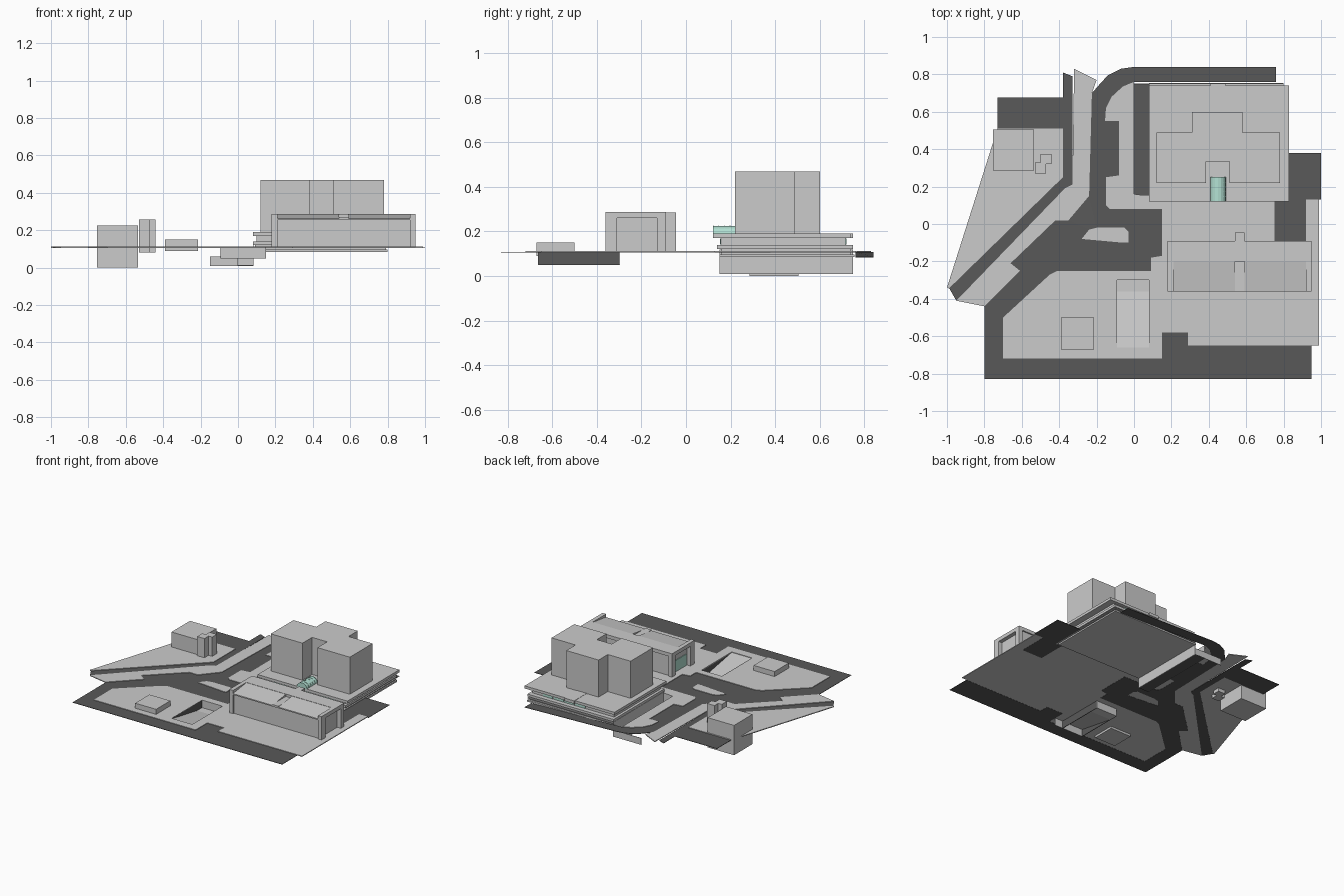
import bpy, bmesh, math

if "Cube" in bpy.data.objects:
    bpy.data.objects.remove(bpy.data.objects["Cube"])


def mat(name, col):
    m = bpy.data.materials.new(name)
    m.diffuse_color = (*col, 1)
    m.use_nodes = True
    m.node_tree.nodes["Principled BSDF"].inputs["Base Color"].default_value = m.diffuse_color
    return m


ASPHALT = mat("asphalt", (0.1, 0.1, 0.1))
GLASS = mat("green_glass", (0.45, 0.75, 0.65))


def finish(name, bm, material=None):
    bmesh.ops.recalc_face_normals(bm, faces=bm.faces)
    me = bpy.data.meshes.new(name)
    bm.to_mesh(me)
    bm.free()
    ob = bpy.data.objects.new(name, me)
    bpy.context.collection.objects.link(ob)
    if material:
        me.materials.append(material)
    return ob


def prism(name, pts, z0, z1, holes=(), material=None):
    """Extrude a plan outline (optionally with holes) from z0 to z1."""
    bm = bmesh.new()
    edges = []
    for loop in (pts, *holes):
        vs = [bm.verts.new((x, y, z0)) for x, y in loop]
        edges += [bm.edges.new((vs[i - 1], vs[i])) for i in range(len(vs))]
    bmesh.ops.triangle_fill(bm, edges=edges, use_beauty=True, normal=(0, 0, 1))
    bmesh.ops.dissolve_limit(bm, angle_limit=0.01, verts=[], edges=bm.edges)
    r = bmesh.ops.extrude_face_region(bm, geom=bm.faces[:], use_keep_orig=True)
    for v in r["geom"]:
        if isinstance(v, bmesh.types.BMVert):
            v.co.z = z1
    return finish(name, bm, material)


def rect(x0, x1, y0, y1):
    return [(x0, y0), (x1, y0), (x1, y1), (x0, y1)]


def box(name, x0, x1, y0, y1, z0, z1, material=None):
    return prism(name, rect(x0, x1, y0, y1), z0, z1, material=material)


def profile_x(name, yz, x0, x1, material=None):
    """Extrude a (y, z) profile along x."""
    bm = bmesh.new()
    f = bm.faces.new([bm.verts.new((x0, y, z)) for y, z in yz])
    r = bmesh.ops.extrude_face_region(bm, geom=[f], use_keep_orig=True)
    for v in r["geom"]:
        if isinstance(v, bmesh.types.BMVert):
            v.co.x = x1
    return finish(name, bm, material)


G0, G1 = 0.106, 0.112      # pavement underside and top
R0, R1 = 0.105, 0.108      # road underside and top

# shared kerb line between main road and main pavement (front to back)
kerb = [(.29, -.65), (.29, -.58), (.15, -.58), (.15, -.72), (-.70, -.72), (-.70, -.50),
        (-.45, -.27), (-.41, -.25), (.09, -.25), (.09, -.18), (.15, -.17), (.15, .08),
        (-.13, .08), (-.15, .10), (-.15, .25), (-.08, .26), (-.08, .55), (-.155, .55),
        (-.15, .62), (-.12, .68), (-.06, .735), (0, .76)]
# shared edge between main road and west sidewalk (back to front)
west_edge = [(-.20, .77), (-.225, .70), (-.24, .15), (-.35, .02), (-.42, .02),
             (-.66, -.21), (-.61, -.25), (-.80, -.44)]
island = [(-.28, -.08), (-.24, -.03), (-.20, -.02), (-.05, -.02), (-.03, -.04),
          (-.03, -.10), (-.06, -.10)]
pit = [(-.09, -.66), (.08, -.66), (.08, -.30), (-.09, -.30)]

# main road, with its back end dipping slightly
road = prism("main_road", [(-.80, -.83), (.95, -.83), (.95, -.65)] + kerb +
             [(.76, .76), (.76, .84), (0, .84), (-.07, .83), (-.14, .795), (-.19, .74)] +
             west_edge[1:], R0, R1, [island], ASPHALT)
for v in road.data.vertices:
    if v.co.x > .5 and v.co.y > .5:
        v.co.z -= .022

# main pavement, traffic island, west plot and sidewalk
prism("main_pavement", kerb + [(0, .16), (.08, .15), (.08, .75), (.80, .75), (.80, .12), (.75, .12),
      (.75, -.09), (.92, -.09), (.92, .13), (.99, .13), (.99, -.65)], G0, G1, [pit])
prism("traffic_island", island, G0, G1)
prism("west_sidewalk", [(-.32, .83)] + west_edge + [(-.95, -.41), (-.37, .19), (-.33, .21)], G0, G1)
prism("west_lane", [(-.38, .81), (-.33, .79), (-.33, .21), (-.37, .19), (-.95, -.41),
      (-.99, -.34), (-.38, .25)], R0, R1, material=ASPHALT)
prism("west_plot", [(-1, -.34), (-.99, -.345), (-.38, .25), (-.38, .51), (-.73, .51)], G0, G1)
box("west_parking", -.73, -.38, .51, .675, R0, R1, ASPHALT)
prism("east_parking", [(.75, -.09), (.92, -.09), (.92, .13), (1, .13), (1, .38), (.80, .38),
      (.80, .12), (.75, .12)], R0, R1, material=ASPHALT)

# sunken service lane beside the podium
box("service_lane_floor", 0, .08, .15, .75, .01, .015, ASPHALT)
box("service_lane_west_wall", -.004, 0, .15, .75, .01, G1)
box("service_lane_east_wall", .08, .084, .15, .75, .01, .12)
box("service_lane_end_wall", 0, .08, .15, .154, .01, G1)
box("underpass_back_wall", -.15, .08, .746, .75, .01, .06)

# car ramp going down to the north
profile_x("ramp_floor", [(-.66, .108), (-.66, .104), (-.36, .05), (-.30, .05), (-.30, .055), (-.36, .055)],
          -.09, .08)
for n, x in (("ramp_west_wall", -.094), ("ramp_east_wall", .08)):
    box(n, x, x + .004, -.66, -.30, .05, G1, ASPHALT)
box("ramp_end_wall", -.094, .084, -.30, -.296, .05, G1)
box("ramp_front_wall", -.09, .15, -.664, -.66, .05, G1)

# podium: stacked floor slabs over recessed walls
box("podium_base", .09, .79, .16, .74, .085, .125)
box("podium_low_slab", .08, .80, .15, .755, .085, .097)
box("podium_mid_slab", .08, .80, .14, .75, .122, .14)
box("podium_upper_wall", .10, .78, .16, .715, .14, .17)
box("podium_roof_slab", .08, .83, .12, .74, .17, .19)
box("podium_back_strip", .41, .49, .60, .75, .17, .192)
for i in range(4):
    box("back_glazing", .34 + i * .09, .42 + i * .09, .715, .72, .142, .168, GLASS)
for i in range(3):
    box("front_glazing", .19 + i * .2, .30 + i * .2, .152, .158, .142, .168, GLASS)

# tower with front notch and stepped back
prism("tower", [(.12, .22), (.385, .22), (.385, .335), (.51, .335), (.51, .22), (.78, .22),
      (.78, .49), (.58, .49), (.58, .60), (.31, .60), (.31, .49), (.12, .49)], .19, .47)

# glazed entrance vault with ribs
def vault(name, y0, y1, r, material):
    bm = bmesh.new()
    vs = [bm.verts.new((.45 + r * math.cos(a * math.pi / 8), y0, .188 + r * .9 * math.sin(a * math.pi / 8)))
          for a in range(9)]
    f = bm.faces.new(vs)
    e = bmesh.ops.extrude_face_region(bm, geom=[f], use_keep_orig=True)
    for v in e["geom"]:
        if isinstance(v, bmesh.types.BMVert):
            v.co.y = y1
    return finish(name, bm, material)


vault("entrance_vault", .12, .25, .041, GLASS)
for i in range(6):
    vault("vault_rib", .12 + i * .0254, .123 + i * .0254, .0425, GLASS)

# long front hall: body, sloped roof panels, end frames, ridge and rear stair
box("hall_body", .21, .92, -.35, -.10, .11, .262)
box("hall_rear_roof", .18, .95, -.20, -.09, .262, .288)
for n, x0, x1 in (("roof_panel_left", .21, .54), ("roof_panel_right", .59, .92)):
    profile_x(n, [(-.36, .255), (-.20, .255), (-.20, .286), (-.36, .264)], x0, x1)
box("roof_gutter", .54, .59, -.36, -.20, .255, .270)
arch = [(-.36, .11), (-.31, .11), (-.31, .26), (-.13, .26), (-.13, .11), (-.09, .11),
        (-.09, .288), (-.36, .288)]
for n, x0 in (("left_end_frame", .18), ("right_end_frame", .92)):
    profile_x(n, arch, x0, x0 + .03)
box("left_end_glazing", .205, .21, -.30, -.14, .115, .20, GLASS)
box("rear_stair_block", .54, .59, -.10, -.045, .11, .286)

# west house with stepped annex, and low kiosk
box("house", -.755, -.535, .285, .505, 0, .225)
prism("house_annex", [(-.53, .27), (-.47, .27), (-.47, .32), (-.44, .32), (-.44, .375), (-.50, .375),
      (-.50, .33), (-.53, .33)], .08, .257)
box("kiosk", -.39, -.215, -.67, -.50, .09, .15)
